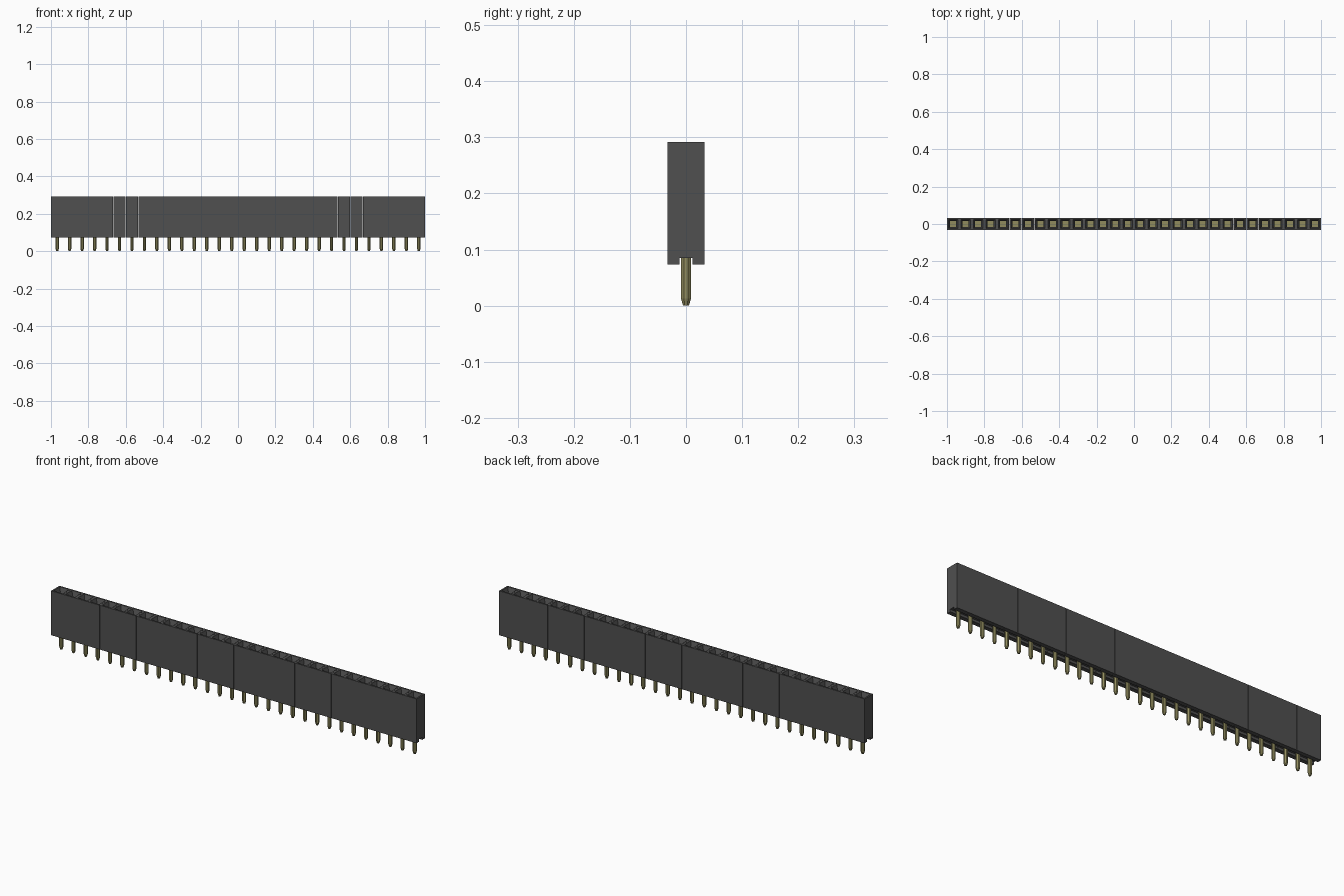
import bpy, bmesh, math
from mathutils import Matrix, Vector

cube = bpy.data.objects.get("Cube")
if cube:
    bpy.data.objects.remove(cube, do_unlink=True)

COUNT = 30
GAP = 0.0005                                   # hairline gap between housings
WIDTH = (2 - (COUNT - 1) * GAP) / COUNT
PITCH = WIDTH + GAP
FIRST_X = -1 + WIDTH / 2
BOTTOM, TOP, GROOVE_Z = 0.073, 0.292, 0.085
HALF_Y, GROOVE_Y = 0.033, 0.012


def material(name, rgb, roughness):
    m = bpy.data.materials.new(name)
    m.use_nodes = True
    m.diffuse_color = (*rgb, 1)
    bsdf = m.node_tree.nodes["Principled BSDF"]
    bsdf.inputs["Base Color"].default_value = (*rgb, 1)
    bsdf.inputs["Roughness"].default_value = roughness
    return m


black = material("black plastic", (0.08, 0.08, 0.08), 0.6)
gold = material("dull gold", (0.28, 0.26, 0.11), 0.5)


def row_object(name, bm, mats):
    """Turn the bmesh into an object repeated along x."""
    bmesh.ops.recalc_face_normals(bm, faces=bm.faces[:])
    mesh = bpy.data.meshes.new(name)
    bm.to_mesh(mesh)
    bm.free()
    for m in mats:
        mesh.materials.append(m)
    ob = bpy.data.objects.new(name, mesh)
    bpy.context.collection.objects.link(ob)
    ob.location.x = FIRST_X
    arr = ob.modifiers.new("row", 'ARRAY')
    arr.count = COUNT
    arr.use_relative_offset = False
    arr.use_constant_offset = True
    arr.constant_offset_displace = (PITCH, 0, 0)
    return ob


# Housing: block with a groove underneath, extruded along x
bm = bmesh.new()
profile = [(-HALF_Y, BOTTOM), (-GROOVE_Y, BOTTOM), (-GROOVE_Y, GROOVE_Z),
           (GROOVE_Y, GROOVE_Z), (GROOVE_Y, BOTTOM), (HALF_Y, BOTTOM),
           (HALF_Y, TOP), (-HALF_Y, TOP)]
side = bm.faces.new([bm.verts.new((-WIDTH / 2, y, z)) for y, z in profile])
ext = bmesh.ops.extrude_face_region(bm, geom=[side])["geom"]
bmesh.ops.translate(bm, vec=(WIDTH, 0, 0),
                    verts=[v for v in ext if isinstance(v, bmesh.types.BMVert)])
bmesh.ops.recalc_face_normals(bm, faces=bm.faces[:])

# Socket: rim, tapered lead-in, then a square shaft with a contact at its floor
bm.faces.ensure_lookup_table()
top = max(bm.faces, key=lambda f: f.calc_center_median().z)
for inset, drop in ((0.011, 0), (0.0135, 0.025)):
    bmesh.ops.inset_individual(bm, faces=[top], thickness=inset)
    bmesh.ops.translate(bm, vec=(0, 0, -drop), verts=top.verts[:])
floor = bmesh.ops.extrude_discrete_faces(bm, faces=[top])["faces"][0]
bmesh.ops.translate(bm, vec=(0, 0, -0.04), verts=floor.verts[:])
floor.material_index = 1
row_object("socket_housing", bm, [black, gold])

# Pins: eight-sided shafts with tapered tips
bm = bmesh.new()
radius = 0.009 / math.cos(math.pi / 8)
tip, pin_top = 0.013, GROOVE_Z + 0.001
place = Matrix.Translation(Vector((0, 0, (tip + pin_top) / 2))) @ Matrix.Rotation(math.pi / 8, 4, 'Z')
bmesh.ops.create_cone(bm, cap_ends=True, segments=8, radius1=radius, radius2=radius,
                      depth=pin_top - tip, matrix=place)
end = min(bm.faces, key=lambda f: f.calc_center_median().z)
end = bmesh.ops.extrude_discrete_faces(bm, faces=[end])["faces"][0]
for v in end.verts:
    v.co = (v.co.x * 0.58, v.co.y * 0.58, 0)
row_object("solder_pins", bm, [gold])
